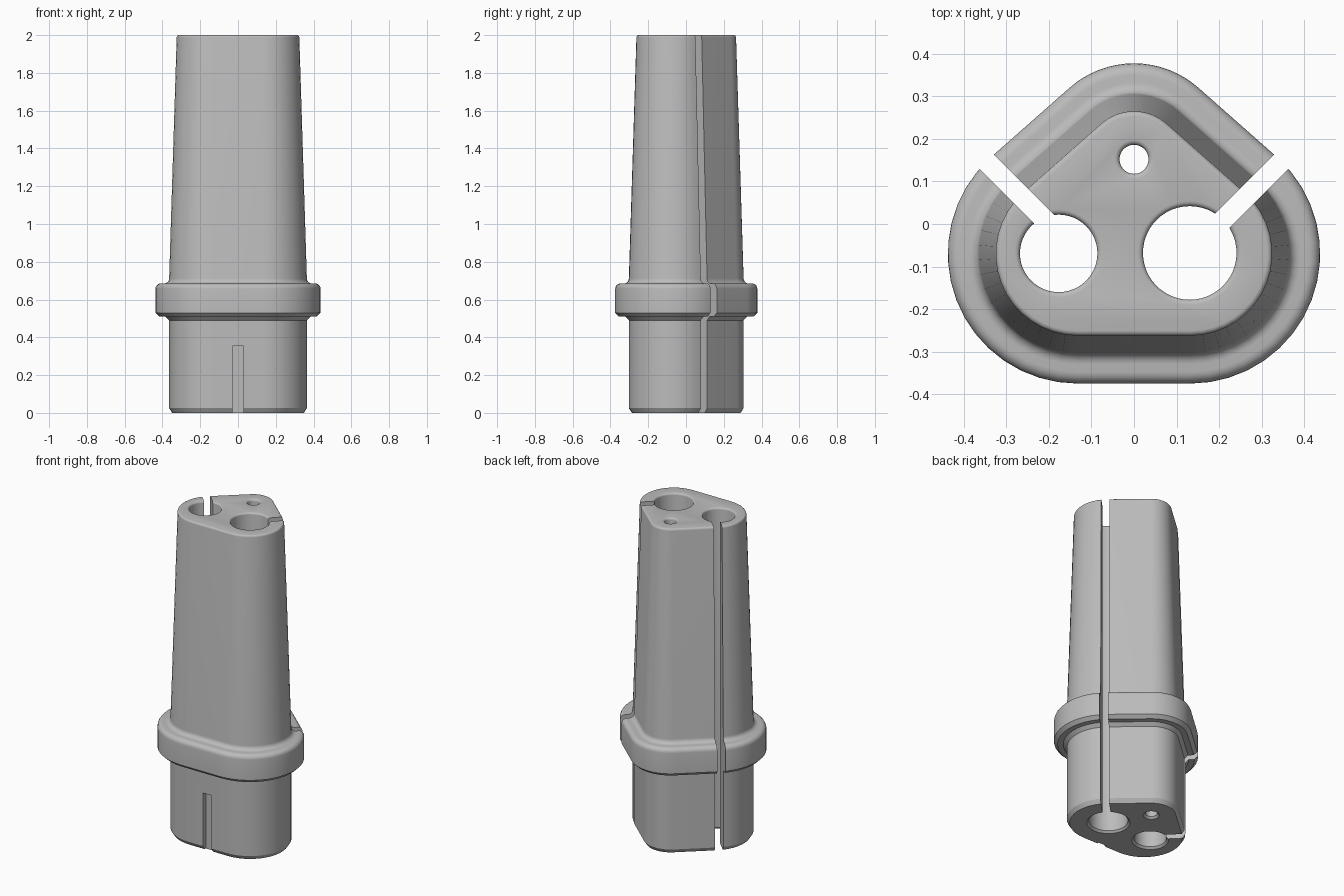
import bpy, bmesh, math
from mathutils import Matrix

if "Cube" in bpy.data.objects:
    bpy.data.objects.remove(bpy.data.objects["Cube"], do_unlink=True)

grey = bpy.data.materials.new("plain grey")
grey.use_nodes = True
grey.diffuse_color = (0.5, 0.5, 0.5, 1)
grey.node_tree.nodes["Principled BSDF"].inputs["Base Color"].default_value = (0.5, 0.5, 0.5, 1)


def make_object(name, bm):
    bmesh.ops.recalc_face_normals(bm, faces=bm.faces)
    mesh = bpy.data.meshes.new(name)
    bm.to_mesh(mesh)
    bm.free()
    obj = bpy.data.objects.new(name, mesh)
    bpy.context.collection.objects.link(obj)
    mesh.materials.append(grey)
    return obj


def loft(name, rings):
    """Skin a stack of closed rings and cap both ends."""
    bm = bmesh.new()
    loops = [[bm.verts.new(p) for p in ring] for ring in rings]
    n = len(loops[0])
    for low, high in zip(loops, loops[1:]):
        for i in range(n):
            j = (i + 1) % n
            bm.faces.new((low[i], low[j], high[j], high[i]))
    bm.faces.new(loops[0][::-1])
    bm.faces.new(loops[-1])
    return make_object(name, bm)


def arc(cx, cz, r, start, end, steps=5):
    """Points of a rounded corner in (offset, height) space."""
    angles = [math.radians(start + (end - start) * i / steps) for i in range(steps + 1)]
    return [(cx + r * math.cos(a), cz + r * math.sin(a)) for a in angles]


def outline(offset, z, steps=16):
    """Rounded triangle: tangent arcs around three centres."""
    tilt = 48.3
    corners = [(0.1325, -0.07, 0.2325, -90, tilt),
               (0, 0.149, 0.156, tilt, 180 - tilt),
               (-0.1325, -0.07, 0.2325, 180 - tilt, 270)]
    return [(x, y, z) for cx, cy, r, a, b in corners
            for x, y in arc(cx, cy, r + offset, a, b, steps)]


# Body: lower plug, collar and tapered upper part
profile = [(-0.016, 0), (0, 0.025), (0, 0.49), (0.02, 0.51), (0.052, 0.51), (0.0725, 0.53)]
profile += arc(0.0445, 0.657, 0.028, 0, 90)
profile += arc(0.027, 0.712, 0.027, 270, 180)
profile += arc(-0.052, 1.988, 0.012, 0, 90, 4)
body = loft("tapered_body", [outline(o, z) for o, z in profile])


def bore(name, x, y, r):
    """Hole cutter with a chamfered bottom and a rounded top rim."""
    flare = 0.012
    shape = [(r + flare, -0.1), (r + flare, 0), (r, flare)]
    shape += [(r + flare - d, z) for d, z in arc(0, 2 - flare, flare, 0, 90, 4)]
    shape += [(r + flare, 2.1)]
    rings = [[(x + q * math.cos(a), y + q * math.sin(a), z)
              for a in (math.tau * i / 48 for i in range(48))] for q, z in shape]
    return loft(name, rings)


def box(name, centre, size, turn=0):
    bm = bmesh.new()
    bmesh.ops.create_cube(bm, size=1, matrix=Matrix.Translation(centre)
                          @ Matrix.Rotation(math.radians(turn), 4, "Z")
                          @ Matrix.Diagonal((*size, 1)))
    return make_object(name, bm)


# Three through holes, two diagonal slits and the front key groove
cutters = [bore("right_bore", -0.177, -0.069, 0.091),
           bore("left_bore", 0.131, -0.068, 0.11),
           bore("rear_bore", 0, 0.152, 0.034)]
for side, name in ((1, "left_slit"), (-1, "right_slit")):
    cutters.append(box(name, (side * 0.325, 0.125, 1), (0.4, 0.047, 2.4), side * 45))
cutters.append(box("key_groove", (0, -0.325, 0.1275), (0.058, 0.1, 0.455)))

bpy.context.view_layer.objects.active = body
for cutter in cutters:
    cutter.hide_render = True
    mod = body.modifiers.new(cutter.name, "BOOLEAN")
    mod.operation = "DIFFERENCE"
    mod.solver = "EXACT"
    mod.object = cutter
    bpy.ops.object.modifier_apply(modifier=mod.name)
for cutter in cutters:
    bpy.data.objects.remove(cutter, do_unlink=True)

# Smooth rounded walls, crisp edges
bpy.ops.object.select_all(action="DESELECT")
body.select_set(True)
bpy.ops.object.shade_smooth_by_angle(angle=math.radians(30))
